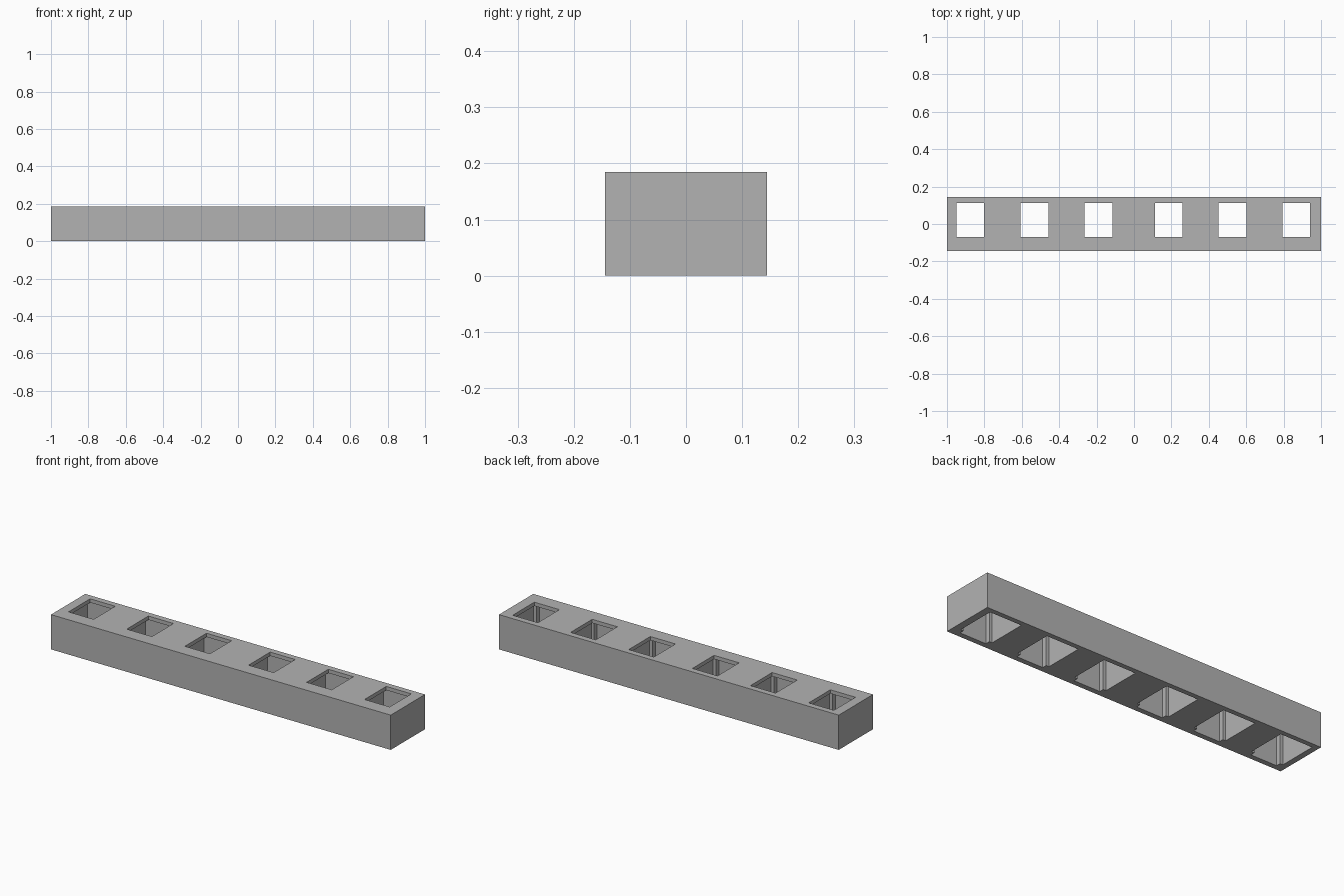
import bpy, bmesh

L, W, H = 2.0, 0.288, 0.185
LIP = 0.02                      # thickness of the top plate around each opening
CENTRES = [-0.875, -0.532, -0.19, 0.185, 0.527, 0.868]

if "Cube" in bpy.data.objects:
    bpy.data.objects.remove(bpy.data.objects["Cube"], do_unlink=True)

grey = bpy.data.materials.new("plain_grey")
grey.use_nodes = True
colour = (0.45, 0.45, 0.45, 1)
grey.diffuse_color = colour
grey.node_tree.nodes["Principled BSDF"].inputs["Base Color"].default_value = colour


def prisms(name, outline, centres, z0, z1):
    """Extrude the same outline upward at each centre along x."""
    bm = bmesh.new()
    for cx in centres:
        face = bm.faces.new([bm.verts.new((cx + x, y, z0)) for x, y in outline])
        top = bmesh.ops.extrude_face_region(bm, geom=[face])["geom"]
        verts = [v for v in top if isinstance(v, bmesh.types.BMVert)]
        bmesh.ops.translate(bm, verts=verts, vec=(0, 0, z1 - z0))
    bmesh.ops.recalc_face_normals(bm, faces=bm.faces)
    mesh = bpy.data.meshes.new(name)
    bm.to_mesh(mesh)
    bm.free()
    mesh.materials.append(grey)
    obj = bpy.data.objects.new(name, mesh)
    bpy.context.collection.objects.link(obj)
    return obj


def mirrored(half):
    """Close a right-hand half outline, listed from low y to high y, across x = 0."""
    return half + [(-x, y) for x, y in reversed(half)]


# Solid bar
bar = prisms("socket_bar", mirrored([(L / 2, -W / 2), (L / 2, W / 2)]), [0], 0, H)

# Stepped cavities open at the bottom, narrower towards the front
cavity = mirrored([(0.077, -0.116), (0.077, -0.091), (0.094, -0.091), (0.094, 0.118)])
# Smaller openings through the top plate
opening = mirrored([(0.074, -0.07), (0.074, 0.112)])

cutters = [prisms("cavity_cutter", cavity, CENTRES, -0.1, H - LIP),
           prisms("opening_cutter", opening, CENTRES, H / 2, H + 0.1)]
for cutter in cutters:
    cutter.hide_render = True
    cutter.hide_set(True)
    cutter.display_type = 'WIRE'
    mod = bar.modifiers.new(cutter.name, 'BOOLEAN')
    mod.operation = 'DIFFERENCE'
    mod.solver = 'EXACT'
    mod.object = cutter

# Bake the cuts and drop the cutters
bpy.context.view_layer.update()
graph = bpy.context.evaluated_depsgraph_get()
baked = bpy.data.meshes.new_from_object(bar.evaluated_get(graph))
bar.modifiers.clear()
bar.data = baked
for cutter in cutters:
    bpy.data.objects.remove(cutter, do_unlink=True)
